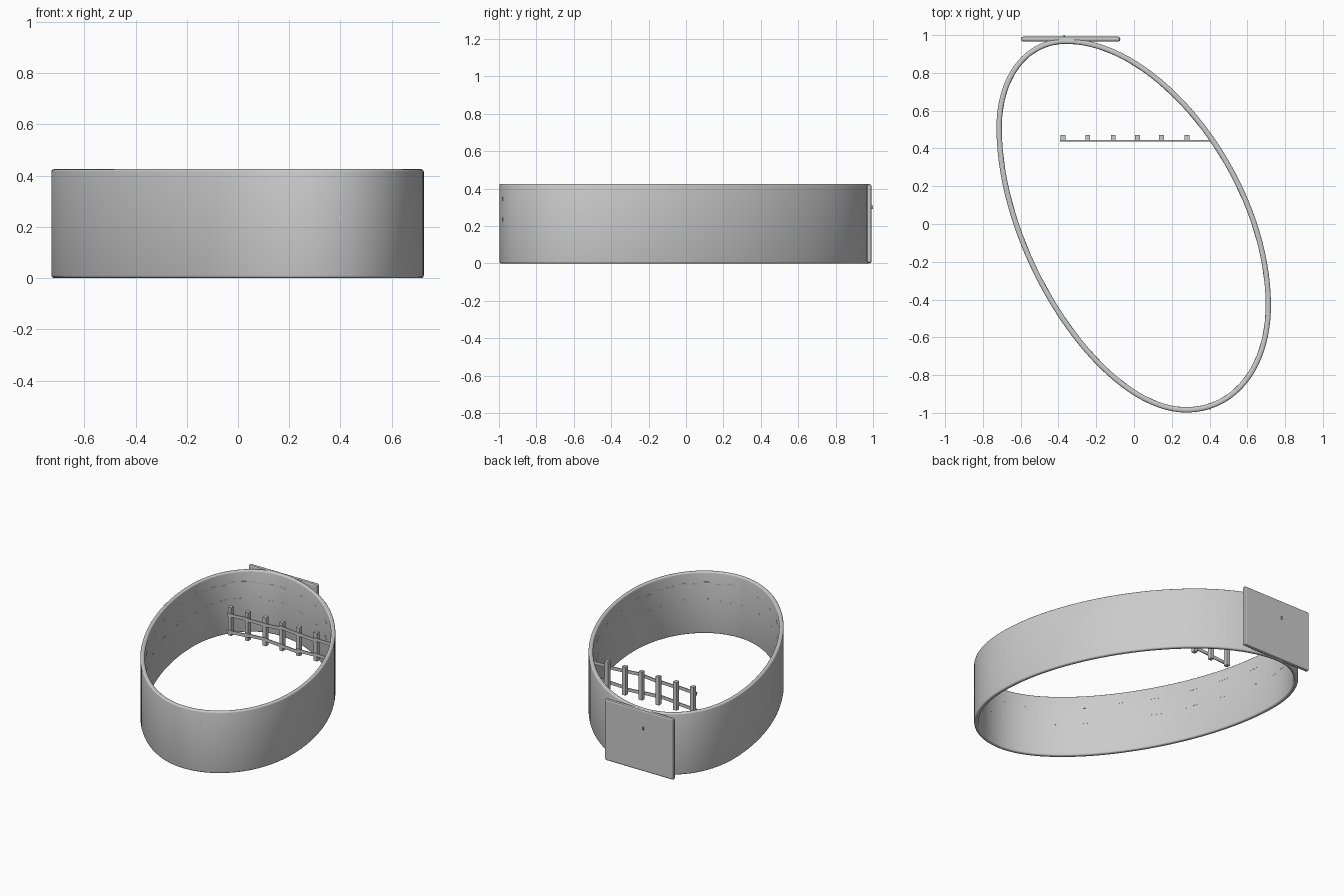
import bpy, bmesh, math, random
from mathutils import Matrix, Vector

if "Cube" in bpy.data.objects:
    bpy.data.objects.remove(bpy.data.objects["Cube"])

random.seed(4)
HEIGHT, WALL, STEPS = 0.425, 0.028, 36

# Outer outline: extreme points (top, right, bottom, left) of a slanted oval
TOP, RIGHT = Vector((-0.36, 0.982)), Vector((0.725, -0.43))
BOTTOM, LEFT = Vector((0.275, -0.998)), Vector((-0.728, 0.51))
# start, end, leaves horizontally?, handle fraction
ARCS = ((TOP, RIGHT, True, 0.47), (RIGHT, BOTTOM, False, 0.59),
        (BOTTOM, LEFT, True, 0.45), (LEFT, TOP, False, 0.59))


def make_outline():
    pts = []
    for p0, p3, horizontal, f in ARCS:
        d = (p3 - p0) * f
        hx, hy = Vector((d.x, 0)), Vector((0, d.y))
        p1, p2 = (p0 + hx, p3 - hy) if horizontal else (p0 + hy, p3 - hx)
        for i in range(STEPS):
            t = i / STEPS
            u = 1 - t
            pts.append(u**3 * p0 + 3*u*u*t * p1 + 3*u*t*t * p2 + t**3 * p3)
    return pts


OUTLINE = make_outline()
N = len(OUTLINE)


def on_wall(i, inset):
    """Outline point moved inward, with its outward normal."""
    d = (OUTLINE[(i + 1) % N] - OUTLINE[i - 1]).normalized()
    n = Vector((-d.y, d.x))
    return OUTLINE[i] - n * inset, n


def add_object(name, bm, smooth=False):
    bmesh.ops.recalc_face_normals(bm, faces=bm.faces)
    mesh = bpy.data.meshes.new(name)
    bm.to_mesh(mesh)
    bm.free()
    ob = bpy.data.objects.new(name, mesh)
    bpy.context.collection.objects.link(ob)
    if smooth:
        bpy.context.view_layer.objects.active = ob
        ob.select_set(True)
        bpy.ops.object.shade_smooth_by_angle(angle=math.radians(35))
        ob.select_set(False)
    return ob


def add_box(bm, loc, size, rot=Matrix.Identity(4)):
    m = Matrix.Translation(loc) @ rot @ Matrix.Diagonal((*size, 1))
    bmesh.ops.create_cube(bm, size=1, matrix=m)


# Oval wall: rounded rectangle section swept round the outline
r = 0.010
section = []
for cx, cz, a0 in ((WALL - r, HEIGHT - r, 0), (r, HEIGHT - r, 90),
                   (r, r, 180), (WALL - r, r, 270)):
    for k in range(4):
        a = math.radians(a0 + 30 * k)
        section.append((cx + r * math.cos(a), cz + r * math.sin(a)))
bm = bmesh.new()
M = len(section)
rings = []
for i in range(N):
    rings.append([bm.verts.new((*on_wall(i, d)[0], z)) for d, z in section])
for i in range(N):
    for j in range(M):
        k, l = (i + 1) % N, (j + 1) % M
        bm.faces.new((rings[i][j], rings[k][j], rings[k][l], rings[i][l]))
add_object("oval_wall", bm, True)

# Gate panel at the back, with softened edges
bm = bmesh.new()
add_box(bm, (-0.335, 0.979, HEIGHT / 2), (0.525, 0.026, HEIGHT - 0.002))
panel = add_object("gate_panel", bm)
bev = panel.modifiers.new("Bevel", 'BEVEL')
bev.width, bev.segments = 0.011, 2

# Small peg on the panel
bm = bmesh.new()
add_box(bm, (-0.37, 0.994, 0.30), (0.008, 0.012, 0.02))
add_object("gate_peg", bm)

# Straight fence: posts
posts = [-0.375, -0.245, -0.11, 0.018, 0.146, 0.28]
bm = bmesh.new()
for x in posts:
    add_box(bm, (x, 0.457, 0.29), (0.026, 0.028, 0.195))
add_object("fence_posts", bm)

# Straight fence: crooked rails on the front of the posts
bm = bmesh.new()
stops = [-0.385] + posts[1:] + [0.415]
for z in (0.345, 0.23):
    for x0, x1 in zip(stops, stops[1:]):
        tilt = Matrix.Rotation(random.uniform(-0.1, 0.1), 4, 'Y')
        add_box(bm, ((x0 + x1) / 2, 0.441, z + random.uniform(-0.008, 0.008)),
                (x1 - x0 + 0.015, 0.006, 0.022), tilt)
add_object("fence_rails", bm)

# Rails embedded in the wall, just showing on the inside
bm = bmesh.new()
for i in range(1, N, 4):
    p, n = on_wall(i, WALL - 0.002)
    turn = Matrix.Rotation(math.atan2(n.y, n.x) - math.pi / 2, 4, 'Z')
    for z in (0.345, 0.23):
        lean = Matrix.Rotation(random.uniform(-0.1, 0.1), 4, 'Y')
        add_box(bm, (p.x, p.y, z + random.uniform(-0.008, 0.008)),
                (0.075, 0.006, 0.010), turn @ lean)
add_object("wall_rails", bm)

# Rail ends just poking through the front of the wall
bm = bmesh.new()
i = min(range(N), key=lambda k: (OUTLINE[k] - Vector((0.406, -0.98))).length)
p, n = on_wall(i, 0.002)
for z in (0.345, 0.235):
    add_box(bm, (p.x, p.y, z), (0.008, 0.010, 0.02))
add_object("rail_ends", bm)
